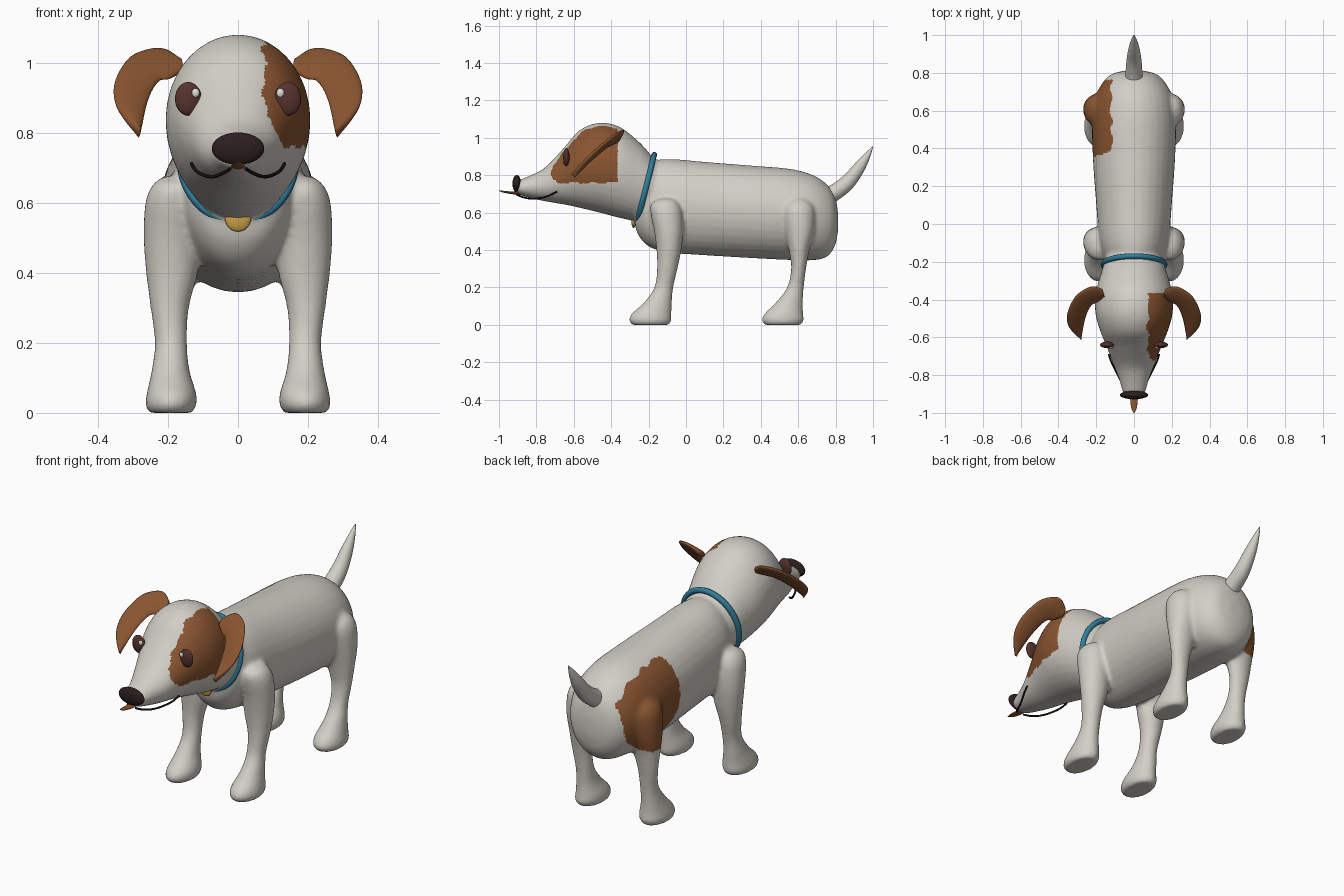
import bpy
import bmesh
import math
from mathutils import Vector

cube = bpy.data.objects.get("Cube")
if cube:
    bpy.data.objects.remove(cube, do_unlink=True)


def material(name, colour):
    mat = bpy.data.materials.new(name)
    mat.use_nodes = True
    rgba = (*colour, 1)
    mat.diffuse_color = rgba
    mat.node_tree.nodes["Principled BSDF"].inputs["Base Color"].default_value = rgba
    return mat


WHITE = material("cream white fur", (.64, .62, .56))
BROWN = material("brown fur", (.25, .09, .03))
NOSE = material("nose dark", (.025, .013, .014))
EYE = material("eye brown", (.09, .032, .026))
BLACK = material("mouth black", (.008, .006, .006))
TEAL = material("collar teal", (.03, .21, .33))
GOLD = material("charm gold", (.6, .36, .07))
SHINE = material("eye shine", (.75, .73, .68))


def make_object(name, mesh, *mats):
    mesh.materials.clear()
    for mat in mats:
        mesh.materials.append(mat)
    mesh.shade_smooth()
    obj = bpy.data.objects.new(name, mesh)
    bpy.context.collection.objects.link(obj)
    return obj


def finish(name, bm, *mats):
    bmesh.ops.recalc_face_normals(bm, faces=bm.faces)
    mesh = bpy.data.meshes.new(name)
    bm.to_mesh(mesh)
    bm.free()
    return make_object(name, mesh, *mats)


def spline(keys, steps):
    """Smoothly fill in stations between the key stations."""
    last = len(keys) - 1
    for i in range(last):
        a, b, c, d = (keys[max(0, min(last, i + k))] for k in (-1, 0, 1, 2))
        for s in range(steps):
            t = s / steps
            yield b + t * ((c - a) / 2 + t * (a - 2.5 * b + 2 * c - d / 2
                           + t * ((d - a) / 2 + 1.5 * (b - c))))
    yield keys[-1]


def loft(bm, rings, steps=5, sides=32):
    """Skin elliptical rings, each given by two opposite points and a half-width vector."""
    tracks = [list(spline([Vector(r[k]) for r in rings], steps)) for k in range(3)]
    loops = []
    for p, q, v in zip(*tracks):
        mid, u = (p + q) / 2, (p - q) / 2
        angles = [2 * math.pi * i / sides for i in range(sides)]
        loops.append([bm.verts.new(mid + u * math.cos(a) + v * math.sin(a)) for a in angles])
    for lo, hi in zip(loops, loops[1:]):
        for i in range(sides):
            j = (i + 1) % sides
            bm.faces.new((lo[i], lo[j], hi[j], hi[i]))
    bm.faces.new(loops[0])
    bm.faces.new(loops[-1])


def evaluated_mesh(obj):
    bpy.context.view_layer.update()
    graph = bpy.context.evaluated_depsgraph_get()
    mesh = bpy.data.meshes.new_from_object(obj.evaluated_get(graph))
    bpy.data.objects.remove(obj, do_unlink=True)
    return mesh


def ellipsoid(name, centre, radii, mat):
    bm = bmesh.new()
    bmesh.ops.create_uvsphere(bm, u_segments=32, v_segments=20, radius=1)
    bmesh.ops.scale(bm, vec=radii, verts=bm.verts)
    bmesh.ops.translate(bm, vec=centre, verts=bm.verts)
    return finish(name, bm, mat)


def tube(name, points, radius, mat, closed=False):
    curve = bpy.data.curves.new(name, "CURVE")
    curve.dimensions = "3D"
    curve.bevel_depth = radius
    curve.bevel_resolution = 3
    curve.use_fill_caps = True
    line = curve.splines.new("POLY")
    line.points.add(len(points) - 1)
    for point, co in zip(line.points, points):
        point.co = (*co, 1)
    line.use_cyclic_u = closed
    obj = bpy.data.objects.new(name, curve)
    bpy.context.collection.objects.link(obj)
    return make_object(name, evaluated_mesh(obj), mat)


# Torso and head stations: y, top, bottom, half width
torso = [(-.27, .6, .52, .05), (-.255, .7, .48, .1), (-.22, .82, .435, .14),
         (-.17, .875, .405, .16), (-.08, .887, .385, .185), (.1, .872, .372, .2),
         (.35, .852, .357, .218), (.55, .835, .347, .222), (.67, .805, .345, .205),
         (.75, .755, .362, .165), (.795, .69, .42, .115), (.813, .6, .5, .04)]
head = [(-.91, .76, .71, .04), (-.89, .775, .695, .06), (-.82, .805, .675, .08),
        (-.75, .845, .66, .107), (-.65, .95, .643, .145), (-.57, 1.04, .626, .178),
        (-.47, 1.08, .602, .205), (-.36, 1.062, .573, .202), (-.25, .978, .552, .172),
        (-.17, .89, .565, .148), (-.1, .84, .6, .12)]
# Leg stations: height, inner x, outer x, front-leg y span, hind-leg y span
leg = [(.675, .16, .215, -.14, -.07, .58, .63), (.65, .13, .245, -.185, -.04, .53, .67),
       (.6, .11, .265, -.19, -.02, .515, .69), (.5, .11, .27, -.17, -.015, .53, .685),
       (.4, .115, .263, -.158, -.025, .55, .66), (.3, .14, .25, -.155, -.045, .562, .642),
       (.2, .145, .238, -.17, -.068, .54, .63), (.12, .138, .247, -.225, -.075, .48, .625),
       (.06, .12, .26, -.29, -.078, .42, .627), (.025, .118, .265, -.305, -.078, .405, .63),
       (0, .13, .255, -.29, -.09, .42, .615)]

bm = bmesh.new()
for stations in (torso, head):
    loft(bm, [((0, y, top), (0, y, low), (w, 0, 0)) for y, top, low, w in stations])
for side in (-1, 1):
    for k in (3, 5):
        rings = []
        for s in leg:
            x, half = side * (s[1] + s[2]) / 2, (s[2] - s[1]) / 2
            rings.append(((x, s[k], s[0]), (x, s[k + 1], s[0]), (half, 0, 0)))
        loft(bm, rings)
rough = finish("rough_body", bm, WHITE)
# Fuse the overlapping volumes into one soft skin
remesh = rough.modifiers.new("fuse", "REMESH")
remesh.mode = "VOXEL"
remesh.voxel_size = .01
soften = rough.modifiers.new("soften", "SMOOTH")
soften.factor = .5
soften.iterations = 10
skin = evaluated_mesh(rough)
body = make_object("body", skin, WHITE, BROWN)


# Brown patches over one eye and the opposite hip
def in_patch(c):
    ripple = .006 * math.sin(60 * c.y) + .004 * math.sin(95 * c.z)
    eye = (c.x > .075 + ripple and -.77 < c.y < -.365
           and c.z > max(.76 + ripple, .86 - 2 * (c.x - .08)))
    hip = (c.x < -.12 + ripple
           and abs((c.y - .56) / .2) ** 3 + abs((c.z - .65) / .23) ** 3 < 1 + 8 * ripple)
    return eye or hip


for face in body.data.polygons:
    face.material_index = int(in_patch(face.center))

# Tail: upper and lower edge in y, z with half width
bm = bmesh.new()
loft(bm, [((0, a, b), (0, c, d), (w, 0, 0)) for a, b, c, d, w in (
    (.71, .72, .75, .62, .045), (.77, .745, .81, .665, .045), (.84, .795, .885, .725, .04),
    (.905, .865, .945, .81, .03), (.965, .925, .98, .885, .016), (.998, .955, 1, .95, .003))])
finish("tail", bm, WHITE)

# Ears: outer and inner edge in x, z, lying on a slanted plane
ear = [(.165, 1.01, .158, .975), (.205, 1.037, .195, .955), (.25, 1.04, .222, .95),
       (.31, 1.015, .243, .925), (.35, .95, .258, .89), (.352, .89, .267, .855),
       (.325, .84, .273, .825), (.285, .797, .279, .797)]
for side, label in ((1, "left"), (-1, "right")):
    def on_ear(x, z):
        return (side * x, max(-1.344 - .278 * x + 1.046 * z, -.6) - .015, z)

    thick = Vector((side * .19, .68, -.71)) * .014
    bm = bmesh.new()
    loft(bm, [(on_ear(a, b), on_ear(c, d), thick) for a, b, c, d in ear], sides=20)
    finish(label + "_ear", bm, BROWN)

    # Eye, highlight and half of the smile
    ellipsoid(label + "_eye", (side * .142, -.64, .897), (.038, .017, .048), EYE)
    ellipsoid(label + "_eye_shine", (side * .121, -.654, .914), (.011, .007, .013), SHINE)
    smile = [Vector((side * x, y, z)) for x, y, z in (
        (.022, -.905, .697), (.045, -.875, .684), (.07, -.83, .675),
        (.095, -.78, .678), (.12, -.73, .692), (.133, -.69, .712))]
    tube(label + "_smile", list(spline(smile, 5)), .005, BLACK)

ellipsoid("nose", (0, -.905, .755), (.075, .023, .046), NOSE)

# Tongue poking forward
bm = bmesh.new()
loft(bm, [((0, y, z + h), (0, y, z - h), (w, 0, 0)) for y, z, h, w in (
    (-.88, .703, .008, .02), (-.93, .706, .007, .02),
    (-.975, .712, .005, .014), (-1, .717, .001, .003))], sides=16)
finish("tongue", bm, BROWN)

# Collar and charm
turns = [2 * math.pi * i / 64 for i in range(64)]
tube("collar", [(.162 * math.cos(t), -.215 + .045 * math.sin(t), .73 + .18 * math.sin(t))
                for t in turns], .015, TEAL, closed=True)
ellipsoid("charm", (0, -.28, .555), (.037, .012, .037), GOLD)
